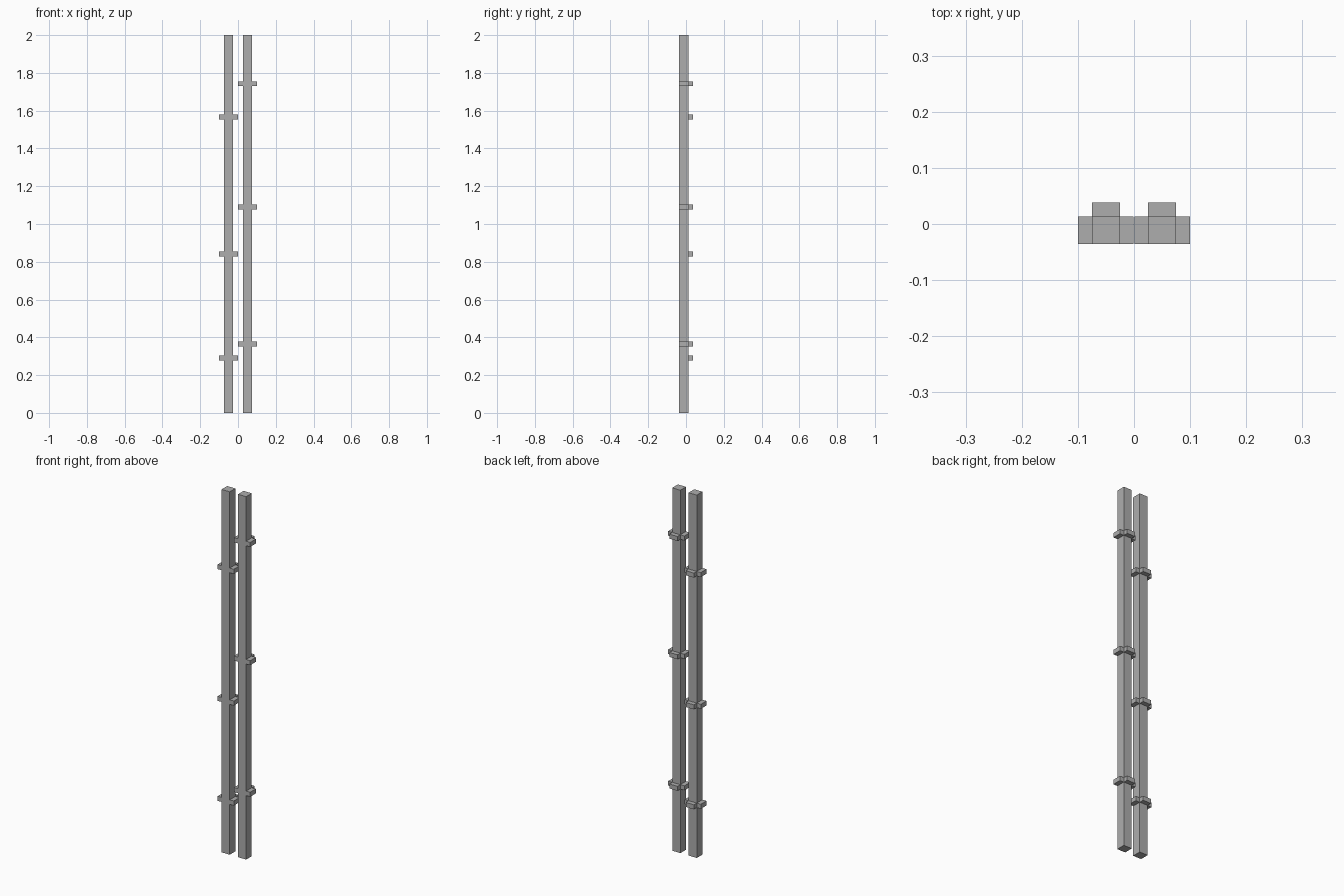
import bpy
import bmesh

cube = bpy.data.objects.get("Cube")
if cube:
    bpy.data.objects.remove(cube, do_unlink=True)

# One plain grey for everything
grey = bpy.data.materials.new("mid_grey")
grey.use_nodes = True
color = (0.42, 0.42, 0.42, 1)
grey.diffuse_color = color
grey.node_tree.nodes["Principled BSDF"].inputs["Base Color"].default_value = color

HALF_POST = 0.0247
HALF_CLAMP = 0.0495
FRONT, BACK, BUMP = -0.036, 0.013, 0.038


def prism(name, outline, x, z, height):
    """Extrude an outline in the ground plane upwards from height z."""
    bm = bmesh.new()
    face = bm.faces.new([bm.verts.new((px, py, 0)) for px, py in outline])
    moved = bmesh.ops.extrude_face_region(bm, geom=[face])["geom"]
    top = [v for v in moved if isinstance(v, bmesh.types.BMVert)]
    bmesh.ops.translate(bm, vec=(0, 0, height), verts=top)
    bmesh.ops.recalc_face_normals(bm, faces=bm.faces)
    mesh = bpy.data.meshes.new(name)
    bm.to_mesh(mesh)
    bm.free()
    mesh.materials.append(grey)
    obj = bpy.data.objects.new(name, mesh)
    obj.location = (x, 0, z)
    bpy.context.collection.objects.link(obj)


p, c = HALF_POST, HALF_CLAMP
post = [(-p, FRONT), (p, FRONT), (p, BACK), (-p, BACK)]
# Clamp: side lugs level with the post, with a bump across its back
clamp = [(-c, FRONT), (c, FRONT), (c, BACK), (p, BACK),
         (p, BUMP), (-p, BUMP), (-p, BACK), (-c, BACK)]

# Two posts, each with three staggered clamps
for side, x, heights in (("right", -0.05, (0.29, 0.841, 1.567)),
                         ("left", 0.05, (0.365, 1.09, 1.742))):
    prism(side + "_post", post, x, 0, 2)
    for level, z in zip(("lower", "middle", "upper"), heights):
        prism(f"{side}_{level}_clamp", clamp, x, z - 0.0125, 0.025)
